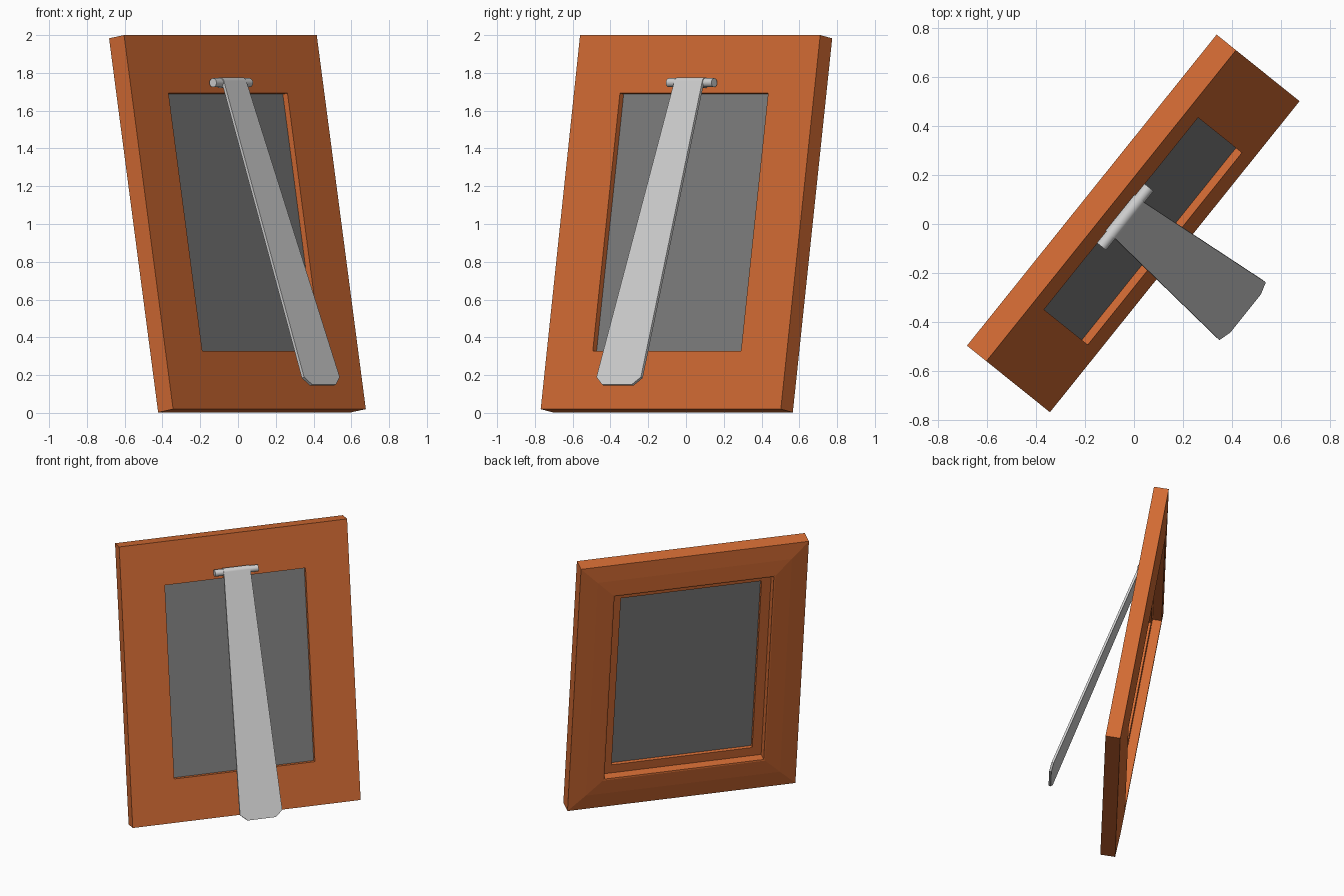
import bpy, bmesh, math
from mathutils import Matrix, Vector

cube = bpy.data.objects.get("Cube")
if cube:
    bpy.data.objects.remove(cube, do_unlink=True)

TURN = math.radians(51.25)     # heading of the frame's width axis
LEAN = math.radians(9.55)      # lean of the frame
LEG_LEAN = math.radians(20.6)  # lean of the support leg
HALF_W, HALF_H = 0.815, 1.004


def material(name, rgb):
    mat = bpy.data.materials.new(name)
    mat.use_nodes = True
    colour = (*rgb, 1.0)
    mat.diffuse_color = colour
    mat.node_tree.nodes["Principled BSDF"].inputs["Base Color"].default_value = colour
    return mat


def basis(lean, out, z):
    """Local x = width, y = up the part, z = towards the stand side."""
    turn = Matrix.Rotation(TURN, 4, "Z")
    spot = turn @ Vector((0, -out, 0)) + Vector((0, 0, z))
    return Matrix.Translation(spot) @ turn @ Matrix.Rotation(math.pi / 2 - lean, 4, "X")


def finish(name, bm, mat, matrix):
    bmesh.ops.recalc_face_normals(bm, faces=bm.faces)
    mesh = bpy.data.meshes.new(name)
    bm.to_mesh(mesh)
    bm.free()
    mesh.materials.append(mat)
    obj = bpy.data.objects.new(name, mesh)
    obj.matrix_world = matrix
    bpy.context.collection.objects.link(obj)
    return obj


def moulding(name, profile, mat, matrix):
    """Sweep a closed (inset, depth) profile round a mitred rectangle."""
    bm = bmesh.new()
    rings = []
    for inset, depth in profile:
        w, h = HALF_W - inset, HALF_H - inset
        rings.append([bm.verts.new((sx * w, sy * h, depth))
                      for sx, sy in ((-1, -1), (1, -1), (1, 1), (-1, 1))])
    for a, b in zip(rings, rings[1:] + rings[:1]):
        for i in range(4):
            j = (i + 1) % 4
            bm.faces.new((a[i], a[j], b[j], b[i]))
    return finish(name, bm, mat, matrix)


def plate(name, outline, thickness, mat, matrix):
    """Flat outline in local xy, thickened away from the stand side."""
    bm = bmesh.new()
    face = bm.faces.new([bm.verts.new((x, y, 0)) for x, y in outline])
    extruded = bmesh.ops.extrude_face_region(bm, geom=[face])["geom"]
    verts = [v for v in extruded if isinstance(v, bmesh.types.BMVert)]
    bmesh.ops.translate(bm, verts=verts, vec=(0, 0, -thickness))
    return finish(name, bm, mat, matrix)


def rod(name, radius, length, mat, matrix):
    """Cylinder along the local width axis."""
    bm = bmesh.new()
    bmesh.ops.create_cone(bm, cap_ends=True, segments=20, radius1=radius,
                          radius2=radius, depth=length,
                          matrix=Matrix.Rotation(math.pi / 2, 4, "Y"))
    obj = finish(name, bm, mat, matrix)
    bpy.ops.object.select_all(action="DESELECT")
    obj.select_set(True)
    bpy.context.view_layer.objects.active = obj
    bpy.ops.object.shade_smooth_by_angle()
    return obj


wood = material("orange_wood", (0.66, 0.15, 0.034))
board = material("dark_grey_board", (0.21, 0.21, 0.21))
metal = material("light_grey_metal", (0.64, 0.64, 0.64))

# Frame: flat stand side, gently raised picture side, stepped inner lip
frame_space = basis(LEAN, 0.047, 1.01)
moulding("frame", [(0, 0), (0, -0.103), (0.12, -0.118), (0.235, -0.127),
                   (0.245, -0.125), (0.245, -0.062), (0.312, -0.062), (0.312, 0)],
         wood, frame_space)

# Picture board set inside the opening
w, h = HALF_W - 0.31, HALF_H - 0.31
plate("picture_board", [(-w, -h), (w, -h), (w, h), (-w, h)], 0.004, board,
      frame_space @ Matrix.Translation((0, 0, -0.032)))

# Hinge pin and knuckle
hinge_space = basis(LEG_LEAN, -0.046, 1.748)
rod("hinge_pin", 0.024, 0.31, metal, hinge_space)
rod("hinge_knuckle", 0.028, 0.19, metal, hinge_space)

# Tapered support leg with clipped foot corners
half = [(0.095, 0.0), (0.151, -1.675), (0.1, -1.718)]
outline = half + [(-x, y) for x, y in reversed(half)]
plate("support_leg", outline, 0.016, metal,
      hinge_space @ Matrix.Translation((0, 0, 0.028)))
